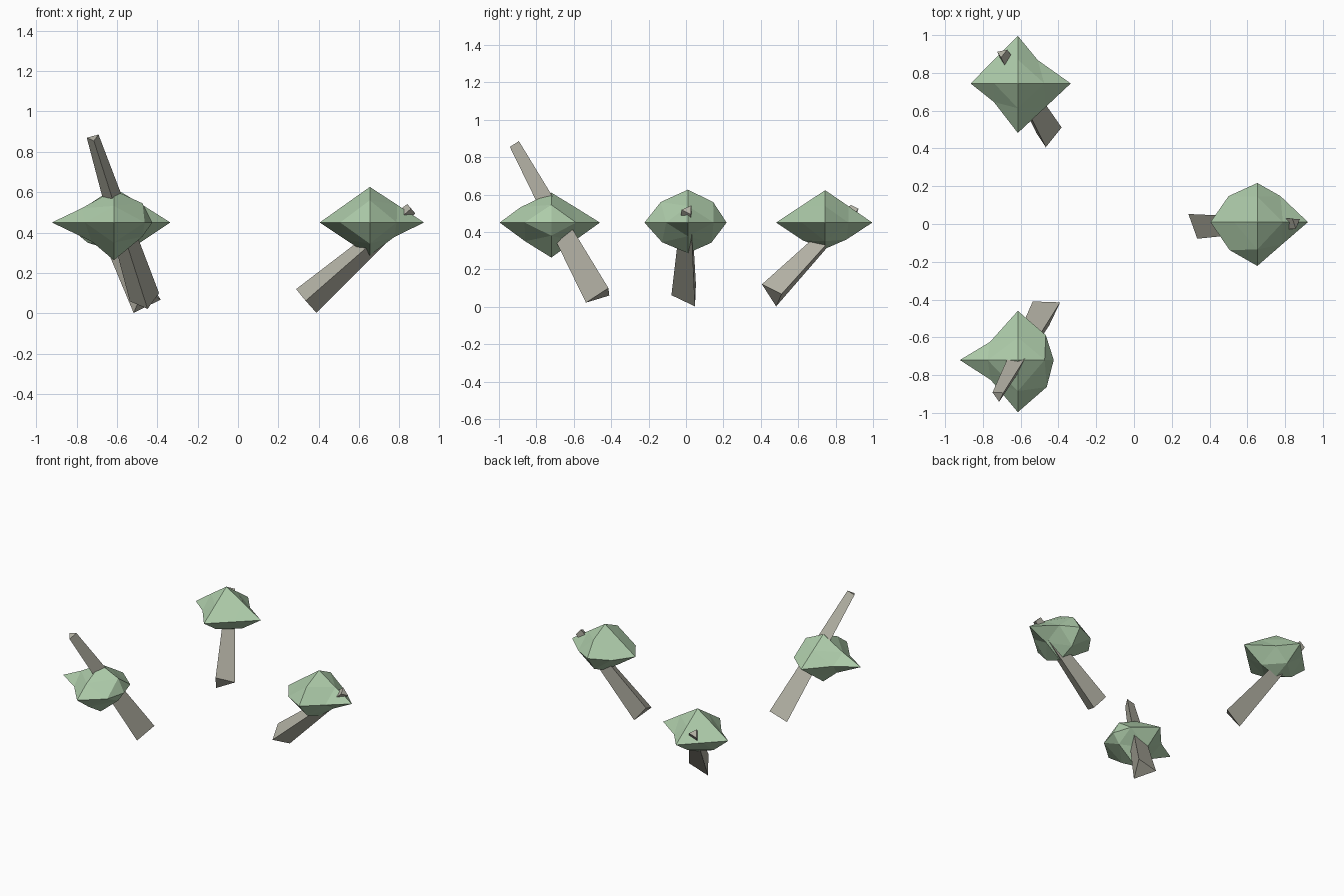
import bpy, bmesh
from mathutils import Vector

if "Cube" in bpy.data.objects:
    bpy.data.objects.remove(bpy.data.objects["Cube"])


def material(name, rgb):
    m = bpy.data.materials.new(name)
    m.diffuse_color = (*rgb, 1)
    m.use_nodes = True
    m.node_tree.nodes["Principled BSDF"].inputs["Base Color"].default_value = m.diffuse_color
    return m


GREEN = material("leaf_green", (0.42, 0.60, 0.40))
BARK = material("bark", (0.46, 0.45, 0.38))


def make_object(name, verts, faces, mat):
    me = bpy.data.meshes.new(name)
    me.from_pydata(verts, [], faces)
    bm = bmesh.new()
    bm.from_mesh(me)
    bmesh.ops.recalc_face_normals(bm, faces=bm.faces)
    bm.to_mesh(me)
    bm.free()
    me.materials.append(mat)
    ob = bpy.data.objects.new(name, me)
    bpy.context.collection.objects.link(ob)


# Trunk: three-sided tapered post from a base triangle to a small tip
def trunk(name, base, tip, taper=0.4):
    base = [Vector(p) for p in base]
    mid = sum(base, Vector()) / 3
    top = [Vector(tip) + (p - mid) * taper for p in base]
    sides = [(i, (i + 1) % 3, (i + 1) % 3 + 3, i + 3) for i in range(3)]
    make_object(name, base + top, [(0, 1, 2), (3, 4, 5)] + sides, BARK)


# Crown: octahedron with each edge split once and pushed in or out
# reach = +x -x +y -y +z -z; each plane lists edge points as ++ -+ -- +-
def crown(name, centre, reach, xy, xz, yz):
    c = Vector(centre)
    verts, index = [], {}

    def add(key, offset):
        index[key] = len(verts)
        verts.append(c + offset)

    for i, r in enumerate(reach):
        v = Vector()
        v[i // 2] = -r if i % 2 else r
        add(frozenset([i]), v)
    for (a, b), points in (((0, 1), xy), ((0, 2), xz), ((1, 2), yz)):
        for p, q in points:
            v = Vector()
            v[a], v[b] = p, q
            add(frozenset([2 * a + (p < 0), 2 * b + (q < 0)]), v)
    faces = []
    for x in (0, 1):
        for y in (2, 3):
            for z in (4, 5):
                m = [index[frozenset(k)] for k in ((x, y), (y, z), (x, z))]
                faces += [m, (index[frozenset([x])], m[0], m[2]),
                          (index[frozenset([y])], m[0], m[1]),
                          (index[frozenset([z])], m[1], m[2])]
    make_object(name, verts, faces, GREEN)


# Right tree
trunk("right_trunk", [(.288, .053, .12), (.335, -.078, .062), (.389, .048, .002)],
      (.858, .01, .518))
crown("right_crown", (.653, .01, .45), (.268, .248, .207, .232, .176, .163),
      [(.122, .138), (-.152, .138), (-.147, -.148), (.133, -.116)],
      [(.135, .088), (-.124, .088), (-.124, -.083), (.12, -.073)],
      [(.135, .11), (-.145, .11), (-.138, -.105), (.125, -.108)])

# Front left tree, with a longer trunk poking through the crown
trunk("front_left_trunk", [(-.536, -.41, .06), (-.391, -.415, .1), (-.448, -.535, .022)],
      (-.718, -.909, .87))
crown("front_left_crown", (-.615, -.72, .45), (.19, .307, .26, .276, .16, .187),
      [(.148, .132), (-.148, .095), (-.143, -.106), (.153, -.143)],
      [(.142, .095), (-.16, .07), (-.11, -.094), (.142, -.07)],
      [(.12, .087), (-.165, .082), (-.14, -.1), (.12, -.1)])

# Back left tree
trunk("back_left_trunk", [(-.467, .406, .12), (-.383, .511, .068), (-.517, .482, .002)],
      (-.7, .905, .522))
crown("back_left_crown", (-.615, .744, .45), (.28, .25, .252, .262, .173, .14),
      [(.105, .124), (-.127, .124), (-.127, -.098), (.148, -.124)],
      [(.14, .088), (-.125, .088), (-.13, -.1), (.13, -.1)],
      [(.126, .087), (-.131, .087), (-.12, -.095), (.115, -.09)])
